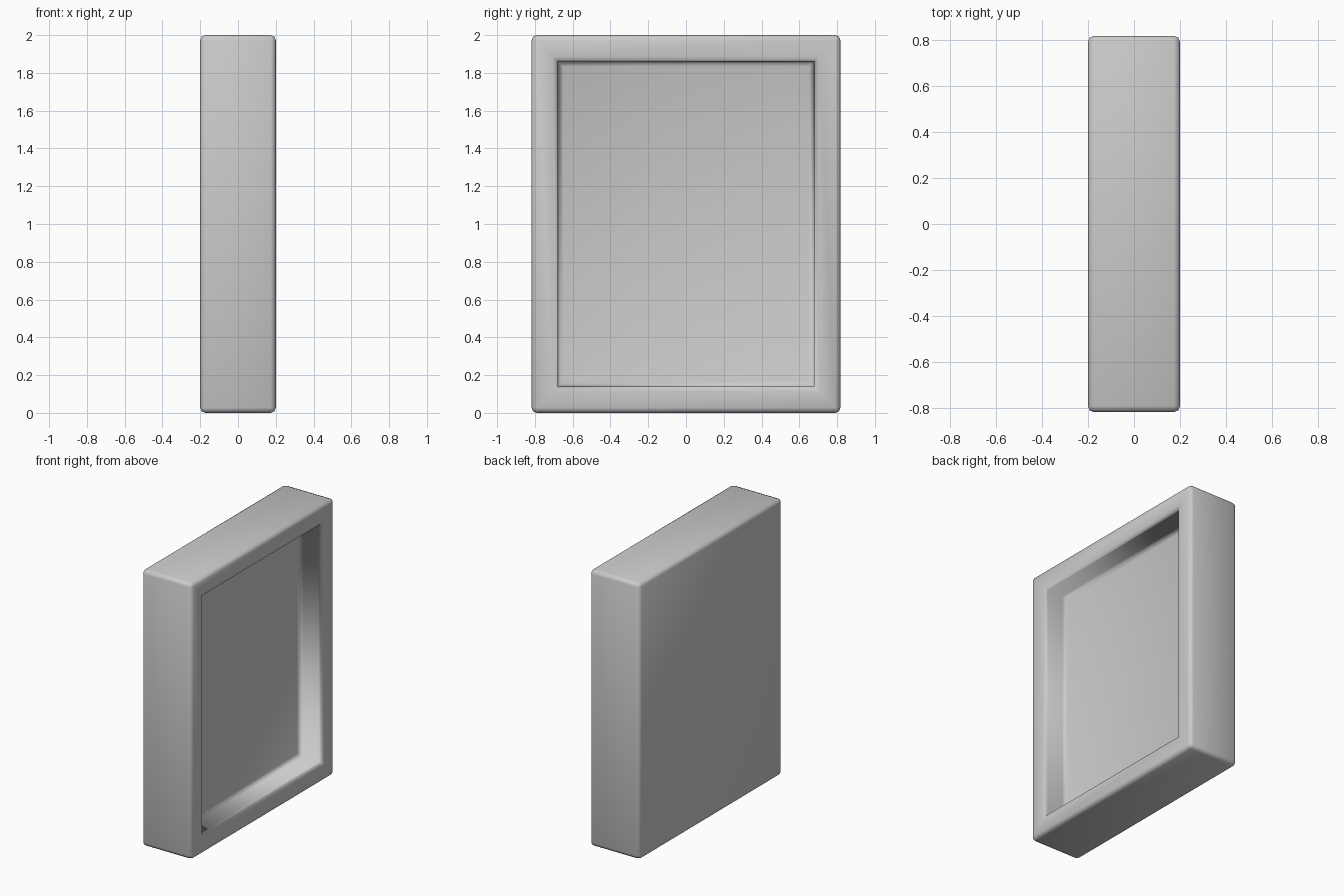
import bpy
import bmesh
from mathutils import Vector

if "Cube" in bpy.data.objects:
    bpy.data.objects.remove(bpy.data.objects["Cube"])

BEVEL = 0.027

# Solid panel body
bm = bmesh.new()
bmesh.ops.create_cube(bm, size=1)
for v in bm.verts:
    v.co = Vector((v.co.x * 0.4, v.co.y * 1.635, v.co.z * 2 + 1))

# Recess in the +x face: border frame, then a straight-walled pocket
face = max(bm.faces, key=lambda f: f.calc_center_median().x)
bmesh.ops.inset_region(bm, faces=[face], thickness=0.198)
pocket = bmesh.ops.extrude_discrete_faces(bm, faces=[face])["faces"][0]
for v in pocket.verts:
    v.co.x -= 0.18

# Round only the real edges, not the flat mitre lines of the frame
edges = [e for e in bm.edges if e.calc_face_angle(0) > 0.5]
bmesh.ops.bevel(bm, geom=edges, offset=BEVEL, segments=2, profile=0.5,
                affect='EDGES')
bmesh.ops.recalc_face_normals(bm, faces=bm.faces)
for f in bm.faces:
    f.smooth = True

mesh = bpy.data.meshes.new("recessed_panel")
bm.to_mesh(mesh)
bm.free()
panel = bpy.data.objects.new("recessed_panel", mesh)
bpy.context.collection.objects.link(panel)
